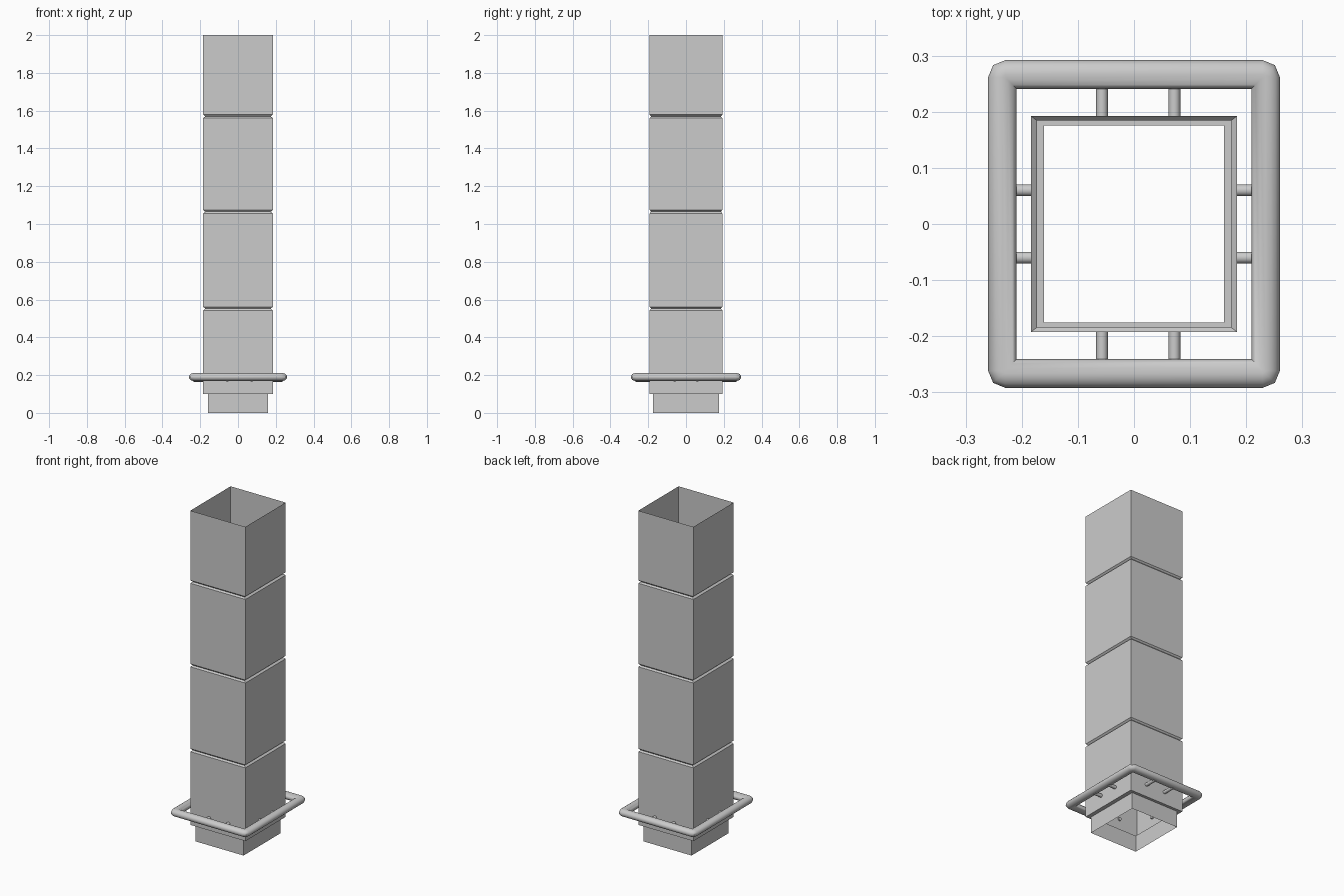
import bpy, bmesh, math
from mathutils import Vector

if "Cube" in bpy.data.objects:
    bpy.data.objects.remove(bpy.data.objects["Cube"])


def make_object(name, bm):
    bmesh.ops.remove_doubles(bm, verts=bm.verts[:], dist=1e-5)
    bmesh.ops.recalc_face_normals(bm, faces=bm.faces[:])
    mesh = bpy.data.meshes.new(name)
    bm.to_mesh(mesh)
    bm.free()
    obj = bpy.data.objects.new(name, mesh)
    bpy.context.collection.objects.link(obj)
    return obj


def bridge(bm, a, b):
    n = len(a)
    for i in range(n):
        j = (i + 1) % n
        bm.faces.new((a[i], a[j], b[j], b[i]))


# Square open-ended shaft: single skin with a stepped foot and V grooves
HX, HY = 0.184, 0.1925
profile = [(-0.024, -0.017, 0.0), (-0.024, -0.017, 0.1), (0, 0, 0.1)]
for z in (0.552, 1.065, 1.57):
    profile += [(0, 0, z - 0.009), (-0.011, -0.008, z), (0, 0, z + 0.009)]
profile.append((0, 0, 2.0))

bm = bmesh.new()
loops = []
for dx, dy, z in profile:
    x, y = HX + dx, HY + dy
    loops.append([bm.verts.new((sx * x, sy * y, z))
                  for sx, sy in ((-1, -1), (1, -1), (1, 1), (-1, 1))])
for a, b in zip(loops, loops[1:]):
    bridge(bm, a, b)
make_object("shaft", bm)

# Rectangular tube ring with small rounded outer corners
RX, RY, RZ = 0.2345, 0.2665, 0.19
TUBE_W, TUBE_H, SIDES, FILLET = 0.0255, 0.021, 16, 0.005
bm = bmesh.new()
loops = []
for k in range(SIDES):
    t = 2 * math.pi * k / SIDES
    d, z = TUBE_W * math.cos(t), RZ + TUBE_H * math.sin(t)
    r = max(FILLET + d, 0)
    loop = []
    for q, (sx, sy) in enumerate(((1, 1), (-1, 1), (-1, -1), (1, -1))):
        for s in range(3):
            a = math.pi / 2 * (q + s / 2)
            loop.append(bm.verts.new((sx * (RX + d - r) + r * math.cos(a),
                                      sy * (RY + d - r) + r * math.sin(a), z)))
    loops.append(loop)
for k in range(SIDES):
    bridge(bm, loops[k], loops[(k + 1) % SIDES])
bmesh.ops.dissolve_degenerate(bm, dist=1e-5, edges=bm.edges[:])
ring = make_object("ring", bm)
bpy.context.view_layer.objects.active = ring
ring.select_set(True)
bpy.ops.object.shade_smooth_by_angle(angle=math.radians(40))
ring.select_set(False)


# Short pegs joining the ring to the shaft, two per side
def peg(name, start, end):
    start, end = Vector(start), Vector(end)
    axis = end - start
    bpy.ops.mesh.primitive_cylinder_add(vertices=12, radius=0.0105, depth=axis.length,
                                        location=(start + end) / 2)
    obj = bpy.context.object
    obj.name = name
    obj.rotation_euler = axis.to_track_quat('Z', 'Y').to_euler()
    bpy.ops.object.shade_smooth_by_angle(angle=math.radians(40))


PZ = 0.175
for s in (-1, 1):
    for x in (-0.057, 0.072):
        peg("peg_front_back", (x, s * 0.186, PZ), (x, s * RY, PZ))
    for y in (-0.06, 0.06):
        peg("peg_side", (s * 0.174, y, PZ), (s * RX, y, PZ))
